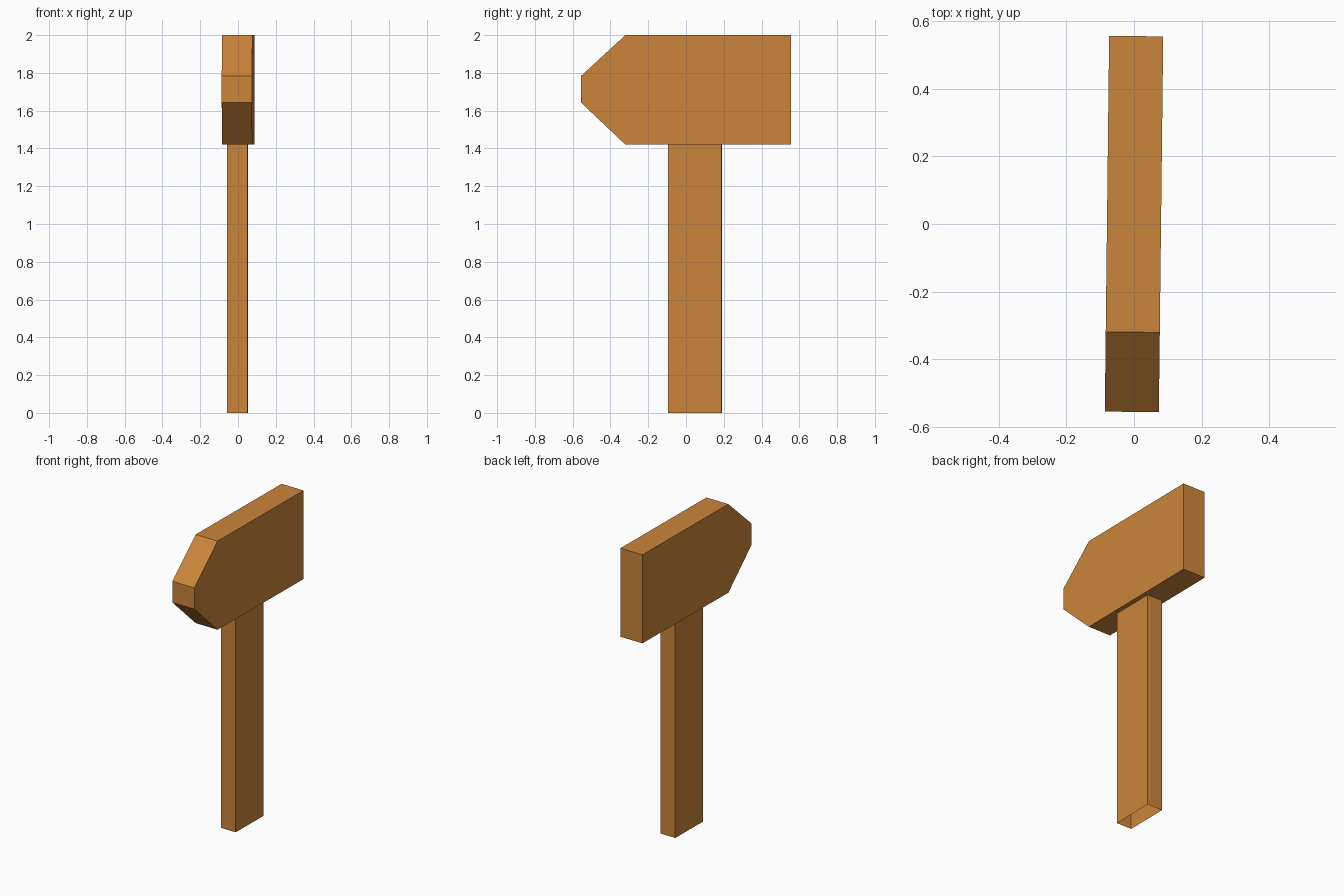
import bpy, bmesh
from mathutils import Matrix

if "Cube" in bpy.data.objects:
    bpy.data.objects.remove(bpy.data.objects["Cube"])

TURN = Matrix.Rotation(-0.0115, 4, 'Z')  # whole model sits slightly turned

wood = bpy.data.materials.new("warm brown wood")
wood.diffuse_color = (0.60, 0.235, 0.042, 1)
wood.use_nodes = True
wood.node_tree.nodes["Principled BSDF"].inputs["Base Color"].default_value = wood.diffuse_color


def prism(name, profile, direction, open_ends=False):
    """Extrude a closed profile along a direction; optionally leave it uncapped."""
    bm = bmesh.new()
    cap = bm.faces.new([bm.verts.new(p) for p in profile])
    ext = bmesh.ops.extrude_face_region(bm, geom=[cap], use_keep_orig=True)["geom"]
    bmesh.ops.translate(bm, vec=direction,
                        verts=[g for g in ext if isinstance(g, bmesh.types.BMVert)])
    bmesh.ops.recalc_face_normals(bm, faces=bm.faces)
    if open_ends:
        ends = [f for f in bm.faces if abs(f.normal.z) > 0.9]
        bmesh.ops.delete(bm, geom=ends, context='FACES_ONLY')
    bm.transform(TURN)
    mesh = bpy.data.meshes.new(name)
    bm.to_mesh(mesh)
    bm.free()
    mesh.materials.append(wood)
    obj = bpy.data.objects.new(name, mesh)
    bpy.context.collection.objects.link(obj)
    return obj


# Head: side profile with a tapered front
side = [(0.556, 1.42), (0.556, 2.0), (-0.32, 2.0),
        (-0.556, 1.783), (-0.556, 1.644), (-0.32, 1.42)]
prism("hammer_head", [(-0.08, y, z) for y, z in side], (0.16, 0, 0))

# Handle: rectangular tube, open at the bottom
foot = [(-0.057, -0.095), (0.051, -0.095), (0.051, 0.189), (-0.057, 0.189)]
prism("handle", [(x, y, 0) for x, y in foot], (0, 0, 1.42), open_ends=True)
